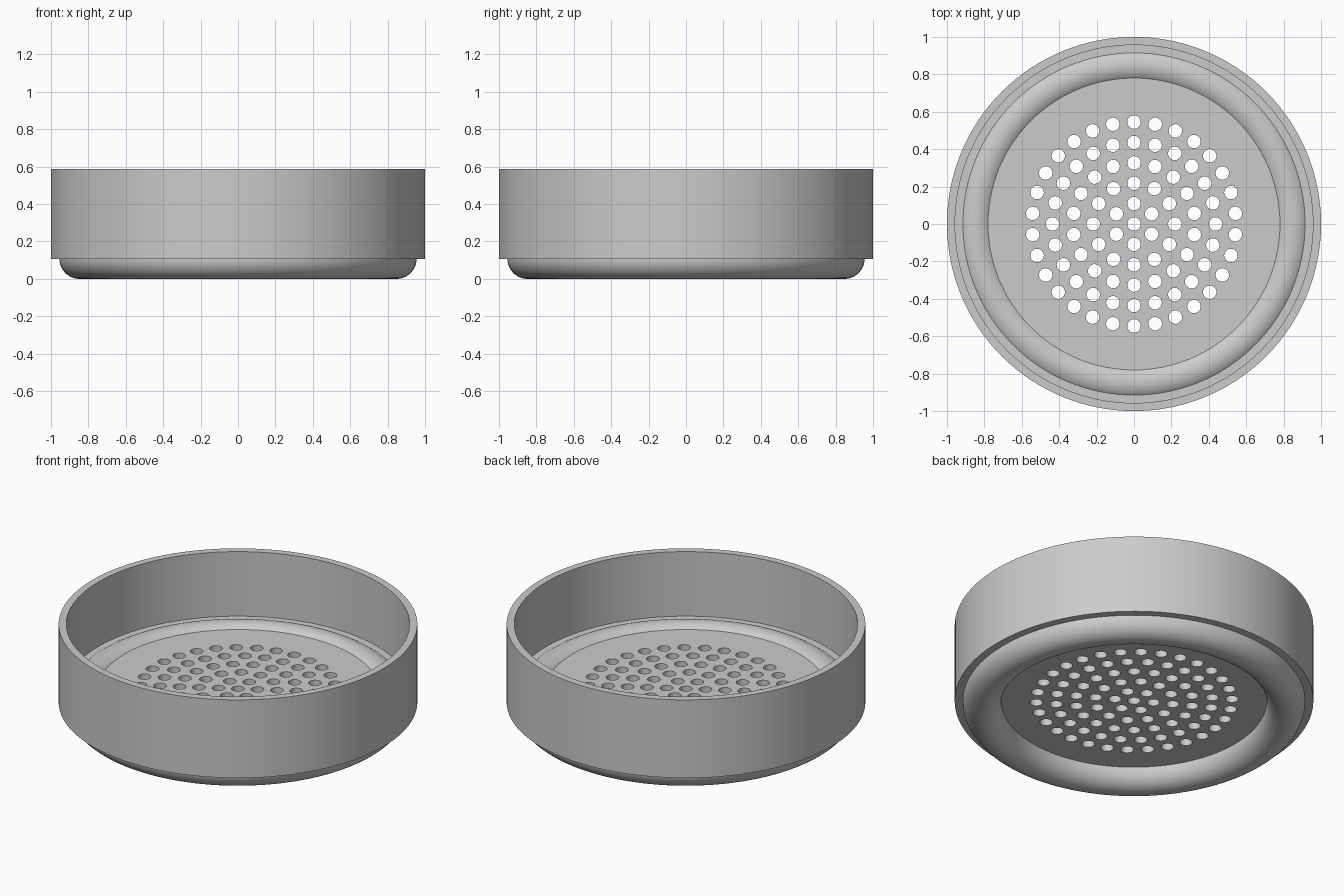
import bpy, bmesh, math
from mathutils import Matrix, Vector

cube = bpy.data.objects.get("Cube")
if cube:
    bpy.data.objects.remove(cube, do_unlink=True)

SEGMENTS = 128
FLOOR_BOTTOM, FLOOR_TOP, RIM_TOP = 0.1075, 0.191, 0.588
BEAD_RADIUS, BEAD_CENTRE = 0.1075, 0.8475

grey = bpy.data.materials.new("plain grey")
grey.use_nodes = True
grey.diffuse_color = (0.6, 0.6, 0.6, 1)
grey.node_tree.nodes["Principled BSDF"].inputs["Base Color"].default_value = (0.6, 0.6, 0.6, 1)


def finish(name, bm):
    """Turn a bmesh into a named grey object."""
    bmesh.ops.recalc_face_normals(bm, faces=bm.faces)
    mesh = bpy.data.meshes.new(name)
    bm.to_mesh(mesh)
    bm.free()
    mesh.materials.append(grey)
    obj = bpy.data.objects.new(name, mesh)
    bpy.context.collection.objects.link(obj)
    return obj


def select(obj):
    bpy.ops.object.select_all(action='DESELECT')
    obj.select_set(True)
    bpy.context.view_layer.objects.active = obj


def smooth(obj):
    select(obj)
    bpy.ops.object.shade_smooth_by_angle(angle=math.radians(30))


def lathe(name, profile):
    """Spin a closed (radius, height) outline around the z axis."""
    bm = bmesh.new()
    verts = [bm.verts.new((r, 0, z)) for r, z in profile]
    edges = [bm.edges.new((verts[i - 1], verts[i])) for i in range(len(verts))]
    bmesh.ops.spin(bm, geom=verts + edges, cent=(0, 0, 0), axis=(0, 0, 1),
                   angle=math.tau, steps=SEGMENTS, use_duplicate=False)
    bmesh.ops.remove_doubles(bm, verts=bm.verts, dist=0.0001)
    return finish(name, bm)


def add_cylinder(bm, radius, low, high, sides, x=0, y=0):
    bmesh.ops.create_cone(bm, cap_ends=True, segments=sides, radius1=radius,
                          radius2=radius, depth=high - low,
                          matrix=Matrix.Translation(Vector((x, y, (low + high) / 2))))


# Outer wall with the narrow ledge at its foot
wall = lathe("outer_wall", [
    (BEAD_CENTRE, FLOOR_BOTTOM), (1, FLOOR_BOTTOM), (1, RIM_TOP),
    (0.957, RIM_TOP), (0.957, FLOOR_TOP), (BEAD_CENTRE, FLOOR_TOP)])
smooth(wall)

# Round bead that forms the foot and swells through the floor
STEPS = 40
bead = lathe("round_foot_bead", [
    (BEAD_CENTRE + BEAD_RADIUS * math.cos(math.tau * i / STEPS),
     BEAD_RADIUS + BEAD_RADIUS * math.sin(math.tau * i / STEPS))
    for i in range(STEPS)])
smooth(bead)

# Floor plate
bm = bmesh.new()
add_cylinder(bm, BEAD_CENTRE, FLOOR_BOTTOM, FLOOR_TOP, SEGMENTS)
plate = finish("perforated_floor", bm)

# Drain holes in rings of six, twelve, eighteen and so on
bm = bmesh.new()
for ring in range(6):
    count = max(1, 6 * ring)
    for i in range(count):
        a = math.tau * i / count
        add_cylinder(bm, 0.036, 0.05, 0.25, 24,
                     0.109 * ring * math.sin(a), 0.109 * ring * math.cos(a))
cutter = finish("hole_cutter", bm)
cutter.hide_render = True

cut = plate.modifiers.new("drain_holes", 'BOOLEAN')
cut.operation = 'DIFFERENCE'
cut.solver = 'EXACT'
cut.object = cutter
select(plate)
bpy.ops.object.modifier_apply(modifier=cut.name)
bpy.data.objects.remove(cutter, do_unlink=True)
smooth(plate)
